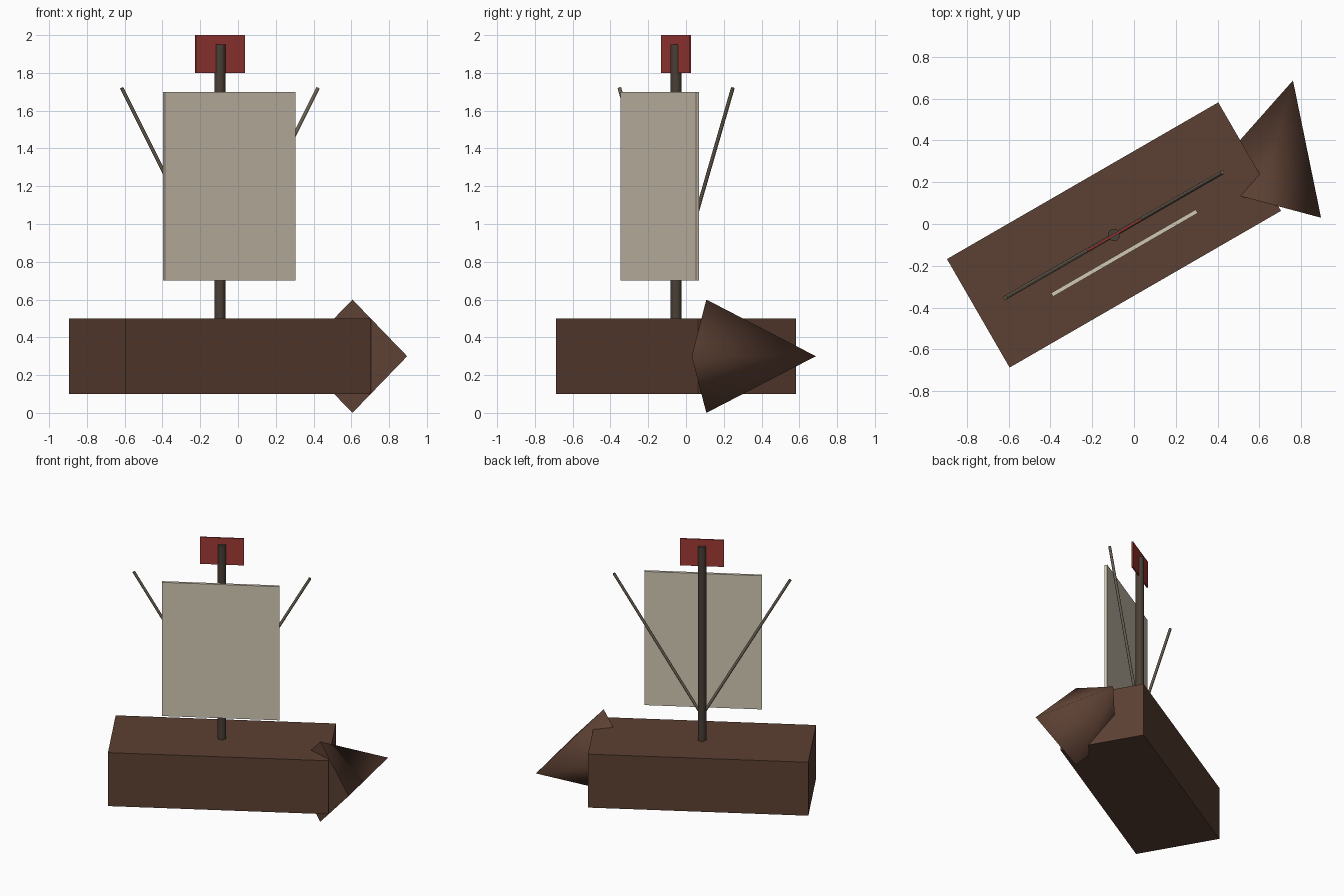
import bpy
from math import radians
from mathutils import Matrix

if "Cube" in bpy.data.objects:
    bpy.data.objects.remove(bpy.data.objects["Cube"])

# Ship frame: everything is laid out along +x, then turned 30 degrees about z
SHIP = Matrix.Translation((-0.096, -0.0525, 0)) @ Matrix.Rotation(radians(30), 4, 'Z')


def material(name, hex_rgb):
    m = bpy.data.materials.new(name)
    srgb = [((hex_rgb >> s) & 255) / 255 for s in (16, 8, 0)]
    m.diffuse_color = (*[((c + 0.055) / 1.055) ** 2.4 for c in srgb], 1)
    m.use_nodes = True
    m.node_tree.nodes["Principled BSDF"].inputs["Base Color"].default_value = m.diffuse_color
    return m


wood = material("hull_wood", 0x5C4033)
dark = material("mast_wood", 0x4A3F36)
spar = material("spar_wood", 0x6B6152)
cloth = material("sail_cloth", 0xD2C8B4)
red = material("flag_red", 0xA03A36)


def finish(name, mat, local):
    ob = bpy.context.object
    ob.name = name
    ob.data.materials.append(mat)
    ob.matrix_world = SHIP @ local
    return ob


def box(name, mat, size, loc):
    bpy.ops.mesh.primitive_cube_add(size=1)
    bpy.context.object.data.transform(Matrix.Diagonal((*size, 1)))
    return finish(name, mat, Matrix.Translation(loc))


def rod(name, mat, radius, length, loc, tilt=0, sides=16):
    bpy.ops.mesh.primitive_cylinder_add(vertices=sides, radius=radius, depth=length)
    bpy.ops.object.shade_smooth_by_angle(angle=radians(50))
    return finish(name, mat, Matrix.Translation(loc) @ Matrix.Rotation(radians(tilt), 4, 'Y'))


# Hull
box("hull", wood, (1.5, 0.6, 0.4), (0, 0, 0.3))

# Bow: four-sided cone lying on its side, pointing 45 degrees off the hull axis
bpy.ops.mesh.primitive_cone_add(vertices=4, radius1=0.3, radius2=0, depth=0.6)
bpy.ops.object.shade_smooth_by_angle(angle=radians(100))
finish("bow", wood, Matrix.Translation((0.9, 0, 0.3))
       @ Matrix.Rotation(radians(45), 4, 'Z') @ Matrix.Rotation(radians(90), 4, 'Y'))

# Mast, sail and flag
rod("mast", dark, 0.029, 1.5, (0, 0, 1.2))
box("sail", cloth, (0.8, 0.02, 1.0), (0, -0.1, 1.2))
box("flag", red, (0.3, 0.01, 0.2), (0, 0, 1.9))

# Pair of slanted spars spreading from the mast foot
for side, label in ((1, "fore"), (-1, "aft")):
    rod(label + "_spar", spar, 0.01, 1.2, (side * 0.3, 0, 1.2), tilt=side * 30, sides=8)
